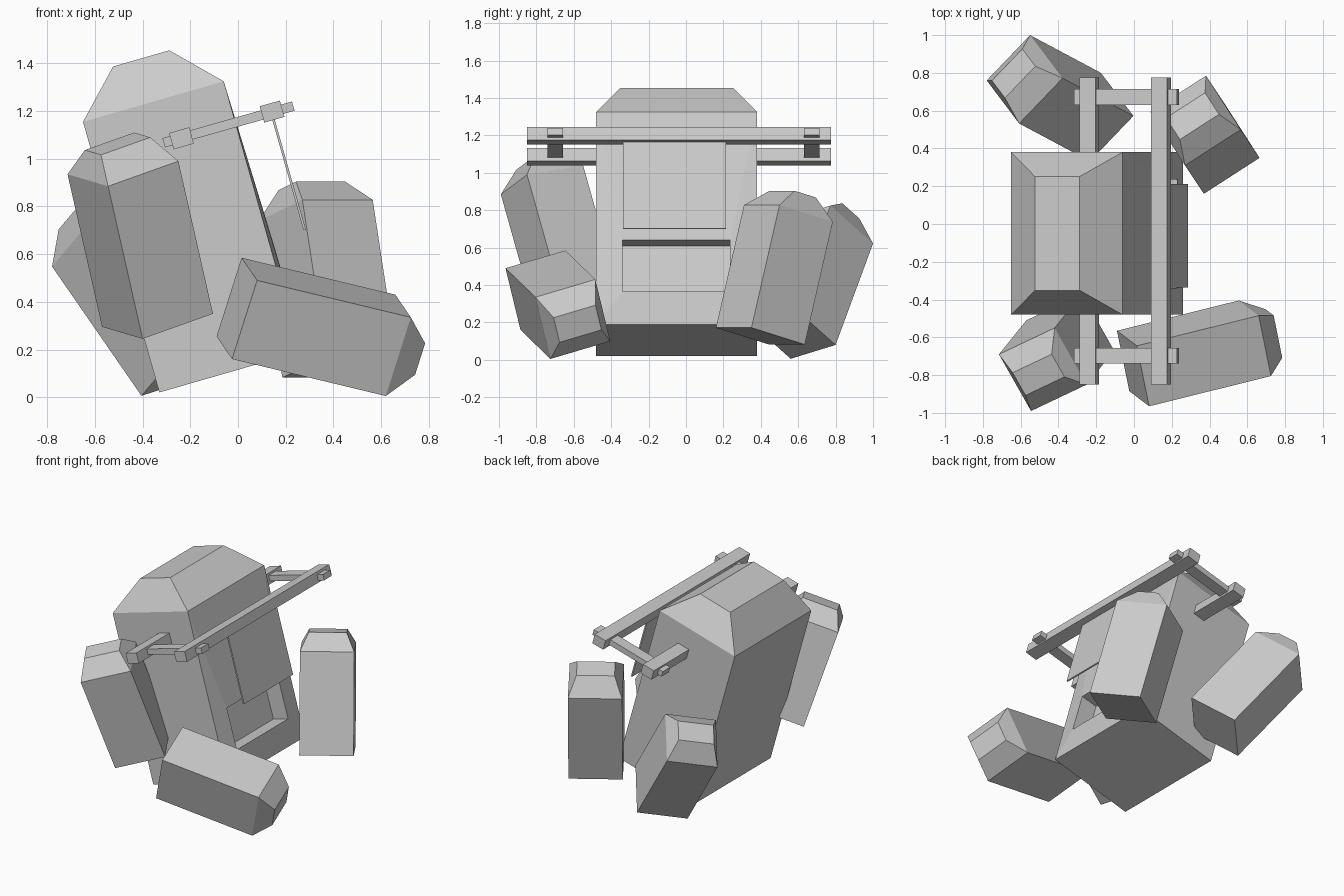
import bpy, bmesh
from math import radians
from mathutils import Vector as V

if "Cube" in bpy.data.objects:
    bpy.data.objects.remove(bpy.data.objects["Cube"])

TILT = radians(-15.8)


def finish(name, bm):
    bmesh.ops.recalc_face_normals(bm, faces=bm.faces)
    me = bpy.data.meshes.new(name)
    bm.to_mesh(me)
    bm.free()
    ob = bpy.data.objects.new(name, me)
    bpy.context.collection.objects.link(ob)
    return ob


def block(corner, wide, narrow, up, cap):
    """Box from a base corner and three edges, with a tapered cap on its end."""
    corner, wide, narrow, up = V(corner), V(wide), V(narrow), V(up)
    mid = corner + (wide + narrow) / 2
    levels = [(V(), 1, 1), (up, 1, 1), (up + up.normalized() * cap, 0.7, 0.4)]
    bm = bmesh.new()
    rings = [[bm.verts.new(mid + o + wide * a * w / 2 + narrow * b * n / 2)
              for a, b in ((-1, -1), (1, -1), (1, 1), (-1, 1))]
             for o, w, n in levels]
    for lo, hi in zip(rings, rings[1:]):
        for i in range(4):
            j = (i + 1) % 4
            bm.faces.new((lo[i], lo[j], hi[j], hi[i]))
    bm.faces.new(rings[0][::-1])
    bm.faces.new(rings[-1])
    bmesh.ops.recalc_face_normals(bm, faces=bm.faces)
    return bm


def tilted_box(name, loc, size):
    bm = bmesh.new()
    bmesh.ops.create_cube(bm, size=1)
    bmesh.ops.scale(bm, vec=size, verts=bm.verts)
    ob = finish(name, bm)
    ob.location = loc
    ob.rotation_euler = (0, TILT, 0)
    return ob


# Leaning body, with a slightly raised opening recessed into its +x side
bm = block((-0.33, -0.48, 0.02), (0, 0.86, 0), (0.59, 0, 0.17), (-0.32, 0, 1.135), 0.188)
bm.normal_update()
side = max((f for f in bm.faces if f.calc_area() > 0.8),
           key=lambda f: f.calc_center_median().x)
bmesh.ops.inset_individual(bm, faces=[side], thickness=0.15)
mid = side.calc_center_median()
for v in side.verts:
    y = 0.235 if v.co.y > mid.y else -0.34
    v.co = (0.15, y, 0.64) if v.co.z > mid.z else (0.23, y, 0.365)
new = bmesh.ops.extrude_discrete_faces(bm, faces=[side])["faces"]
bmesh.ops.translate(bm, vec=V((-0.963, 0, -0.27)) * 0.12, verts=new[0].verts)
finish("body", bm)

# Thin flap hanging in front of the opening side
tilted_box("flap", (0.214, -0.062, 0.934), (0.01, 0.55, 0.483))

# Carrying frame: two long rails joined by two cross bars
for name, x, z in (("outer_rail", 0.143, 1.198), ("inner_rail", -0.237, 1.086)):
    tilted_box(name, (x, -0.038, z), (0.088, 1.625, 0.071))
for name, y in (("front_cross_bar", -0.698), ("back_cross_bar", 0.672)):
    tilted_box(name, (-0.04, y, 1.144), (0.565, 0.083, 0.04))

# Four loose blocks around the body
blocks = {
    "front_right_block": ((-0.025, -0.885, 0.16), (-0.065, 0.32, 0.095),
                          (0.105, -0.08, 0.33), (0.645, 0.16, -0.155)),
    "front_left_block": ((-0.40, -0.81, 0.245), (0.295, 0.14, 0.105),
                         (-0.17, 0.30, 0.05), (-0.145, -0.18, 0.64)),
    "back_right_block": ((0.37, 0.16, 0.172), (0.295, 0.19, 0),
                         (-0.184, 0.285, -0.09), (-0.10, 0.15, 0.656)),
    "back_left_block": ((-0.175, 0.80, 0.08), (-0.23, -0.24, -0.074),
                        (0.172, -0.228, 0.203), (-0.375, 0.20, 0.542)),
}
for name, edges in blocks.items():
    finish(name, block(*edges, 0.107))
